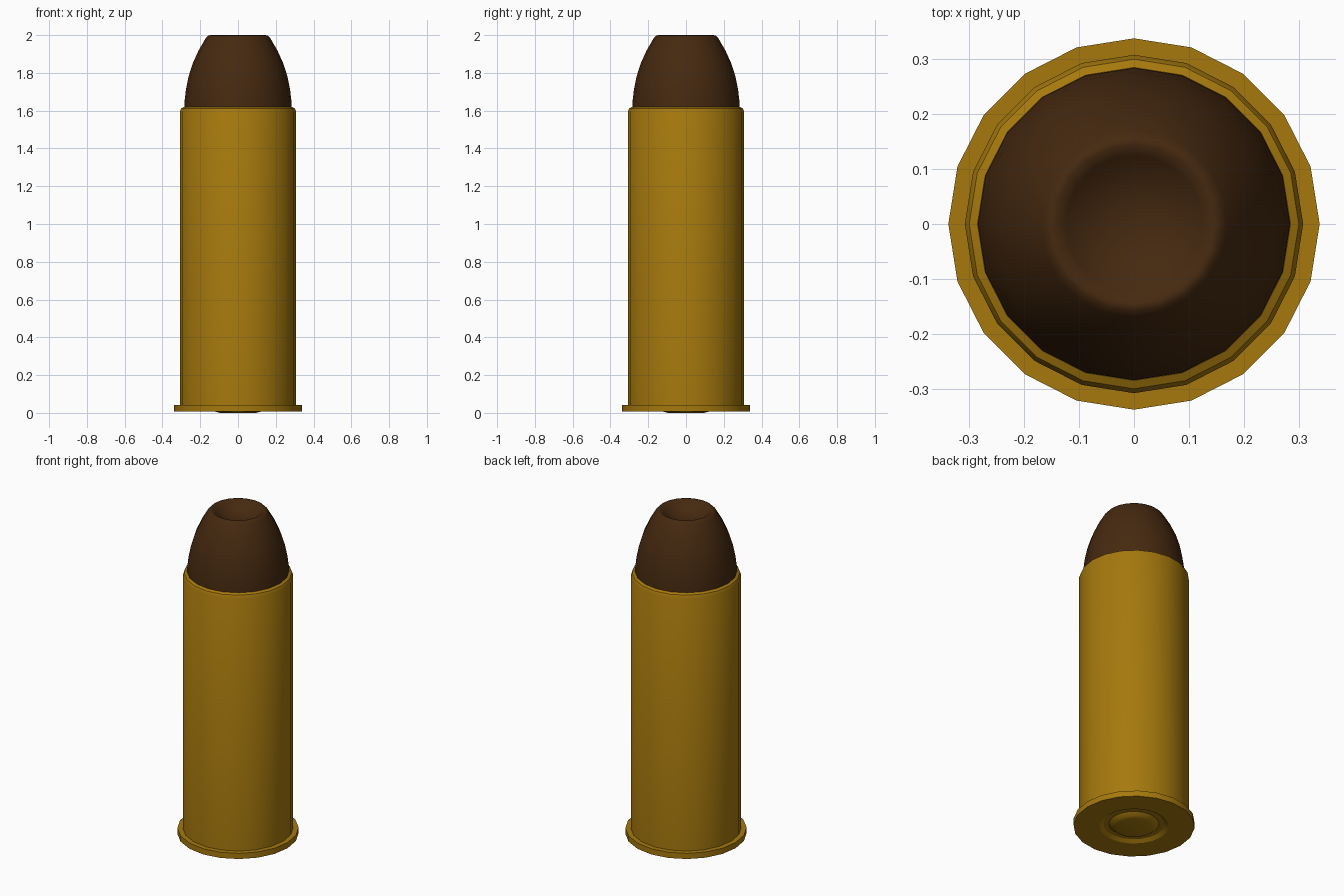
import bpy, bmesh, math

if "Cube" in bpy.data.objects:
    bpy.data.objects.remove(bpy.data.objects["Cube"])

SIDES = 20


def material(name, rgb):
    m = bpy.data.materials.new(name)
    m.diffuse_color = (*rgb, 1)
    m.use_nodes = True
    m.node_tree.nodes["Principled BSDF"].inputs["Base Color"].default_value = m.diffuse_color
    return m


def lathe(name, profile, mat, angle):
    """Spin a list of (radius, z) points about z; radius 0 closes an end."""
    bm = bmesh.new()
    rings = []
    for r, z in profile:
        if r == 0:
            rings.append([bm.verts.new((0, 0, z))] * SIDES)
        else:
            rings.append([bm.verts.new((r * math.cos(math.tau * i / SIDES),
                                        r * math.sin(math.tau * i / SIDES), z))
                          for i in range(SIDES)])
    for a, b in zip(rings, rings[1:]):
        for i in range(SIDES):
            j = (i + 1) % SIDES
            bm.faces.new(list(dict.fromkeys((a[i], a[j], b[j], b[i]))))
    bmesh.ops.recalc_face_normals(bm, faces=bm.faces)
    me = bpy.data.meshes.new(name)
    bm.to_mesh(me)
    bm.free()
    ob = bpy.data.objects.new(name, me)
    bpy.context.collection.objects.link(ob)
    me.materials.append(mat)
    bpy.ops.object.select_all(action='DESELECT')
    ob.select_set(True)
    bpy.context.view_layer.objects.active = ob
    bpy.ops.object.shade_smooth_by_angle(angle=math.radians(angle))
    return ob


brass = material("brass", (0.38, 0.19, 0.004))
copper = material("dark_copper", (0.06, 0.022, 0.005))

# Rimmed case with a rolled-in mouth and a primer pocket ring underneath
lathe("case", [(0, 0), (0.095, 0), (0.12, 0.006), (0.14, 0.022), (0.17, 0.022),
               (0.193, 0.007), (0.338, 0.007), (0.338, 0.042), (0.308, 0.042),
               (0.308, 1.595), (0.3, 1.612), (0.285, 1.62), (0.27, 1.61)],
      brass, 30)

# Rounded bullet with a shallow hollow tip
lathe("bullet", [(0.285, 1.6), (0.284, 1.64), (0.276, 1.71), (0.262, 1.78),
                 (0.24, 1.85), (0.208, 1.92), (0.17, 1.985), (0.158, 1.997),
                 (0.145, 2.0), (0.125, 1.982), (0.085, 1.955), (0.045, 1.942),
                 (0, 1.938)],
      copper, 60)
